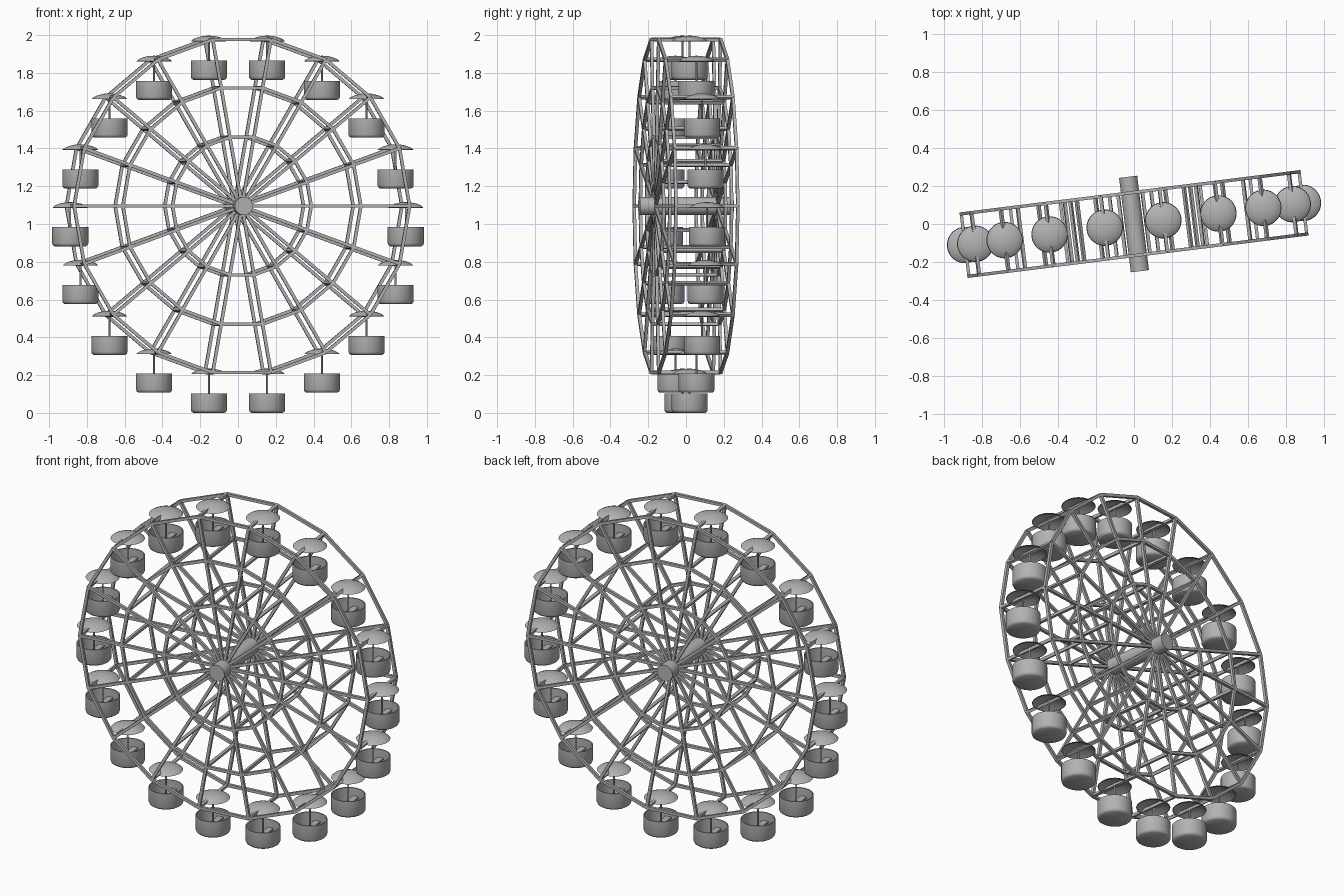
import bpy
import bmesh
from math import cos, sin, pi, radians
from mathutils import Matrix, Vector

cube = bpy.data.objects.get("Cube")
if cube:
    bpy.data.objects.remove(cube, do_unlink=True)

SPOKES = 18
RIM, MIDDLE, INNER = 0.895, 0.635, 0.37
HALF_WIDTH = 0.165
BAR = 0.017
PLACE = Matrix.Translation((0, 0, 1.095)) @ Matrix.Rotation(radians(7.1), 4, "Z")

grey = bpy.data.materials.new("painted steel grey")
grey.use_nodes = True
grey.diffuse_color = (0.45, 0.45, 0.45, 1)
grey.node_tree.nodes["Principled BSDF"].inputs["Base Color"].default_value = grey.diffuse_color


def add_object(name, mesh, matrix):
    obj = bpy.data.objects.new(name, mesh)
    bpy.context.collection.objects.link(obj)
    obj.matrix_world = matrix
    return obj


def finish(name, bm, smooth=False):
    """Turn a bmesh into a mesh with the shared material."""
    bmesh.ops.recalc_face_normals(bm, faces=bm.faces)
    if smooth:
        for face in bm.faces:
            face.smooth = True
        for edge in bm.edges:
            edge.smooth = edge.calc_face_angle(0) < radians(35)
    mesh = bpy.data.meshes.new(name)
    bm.to_mesh(mesh)
    bm.free()
    mesh.materials.append(grey)
    return mesh


def bar(bm, start, end, size=BAR):
    """Square bar between two points."""
    along = end - start
    side = Vector((0, 1, 0))
    if abs(along.normalized().dot(side)) > 0.9:
        side = Vector((start.x, 0, start.z)).normalized()
    along_n = along.normalized()
    third = along_n.cross(side)
    frame = Matrix((side, third, along_n)).transposed().to_4x4()
    matrix = Matrix.Translation((start + end) / 2) @ frame @ Matrix.Diagonal((size, size, along.length, 1))
    bmesh.ops.create_cube(bm, size=1, matrix=matrix)


def lathe(bm, profile, segments=32):
    """Spin a list of (radius, height) points around z."""
    verts = [bm.verts.new((r, 0, z)) for r, z in profile]
    edges = [bm.edges.new(pair) for pair in zip(verts, verts[1:])]
    bmesh.ops.spin(bm, geom=verts + edges, axis=(0, 0, 1), cent=(0, 0, 0),
                   angle=2 * pi, steps=segments)
    bmesh.ops.remove_doubles(bm, verts=bm.verts, dist=0.0002)


def rim_point(index, radius, y=0):
    angle = 2 * pi * index / SPOKES
    return Vector((radius * cos(angle), y, radius * sin(angle)))


# Two wheels of spokes and polygonal rings
for name, y in (("front_wheel", -HALF_WIDTH), ("back_wheel", HALF_WIDTH)):
    bm = bmesh.new()
    for i in range(SPOKES):
        bar(bm, rim_point(i, 0.03, y), rim_point(i, RIM, y))
        for radius in (RIM, MIDDLE, INNER):
            bar(bm, rim_point(i, radius, y), rim_point(i + 1, radius, y))
    add_object(name, finish(name, bm), PLACE)

# Cross bars joining the wheels
bm = bmesh.new()
for i in range(SPOKES):
    for radius in (RIM, MIDDLE, INNER):
        bar(bm, rim_point(i, radius, -HALF_WIDTH), rim_point(i, radius, HALF_WIDTH))
add_object("cross_bars", finish("cross_bars", bm), PLACE)

# Axle
bm = bmesh.new()
bmesh.ops.create_cone(bm, cap_ends=True, segments=32, radius1=0.048, radius2=0.048,
                      depth=0.5, matrix=Matrix.Rotation(pi / 2, 4, "X"))
add_object("axle", finish("axle", bm, True), PLACE)

# Domed canopy, hollow below
bm = bmesh.new()
lathe(bm, [(0, 0.021), (0.03, 0.019), (0.06, 0.012), (0.083, 0.002), (0.094, -0.008),
           (0.091, -0.009), (0.06, 0.006), (0.03, 0.013), (0, 0.015)])
canopy = finish("canopy", bm, True)

# Open basket with a rounded floor edge
bm = bmesh.new()
lathe(bm, [(0, -0.213), (0.083, -0.213), (0.092, -0.207), (0.096, -0.197), (0.096, -0.112),
           (0.09, -0.112), (0.09, -0.2), (0, -0.2)])
basket = finish("basket", bm, True)

# Hanging pole
bm = bmesh.new()
bmesh.ops.create_cone(bm, cap_ends=True, segments=12, radius1=0.005, radius2=0.005,
                      depth=0.22, matrix=Matrix.Translation((0, 0, -0.093)))
pole = finish("pole", bm, True)

# Bench across the basket
bm = bmesh.new()
bmesh.ops.create_cube(bm, size=1, matrix=Matrix.Translation((0, 0, -0.165))
                      @ Matrix.Diagonal((0.035, 0.176, 0.01, 1)))
bench = finish("bench", bm)

# Hang one upright cabin at every rim joint
for i in range(SPOKES):
    hang = PLACE @ Matrix.Translation(rim_point(i, RIM))
    for mesh in (canopy, basket, pole, bench):
        add_object(f"{mesh.name}_{i + 1}", mesh, hang)
